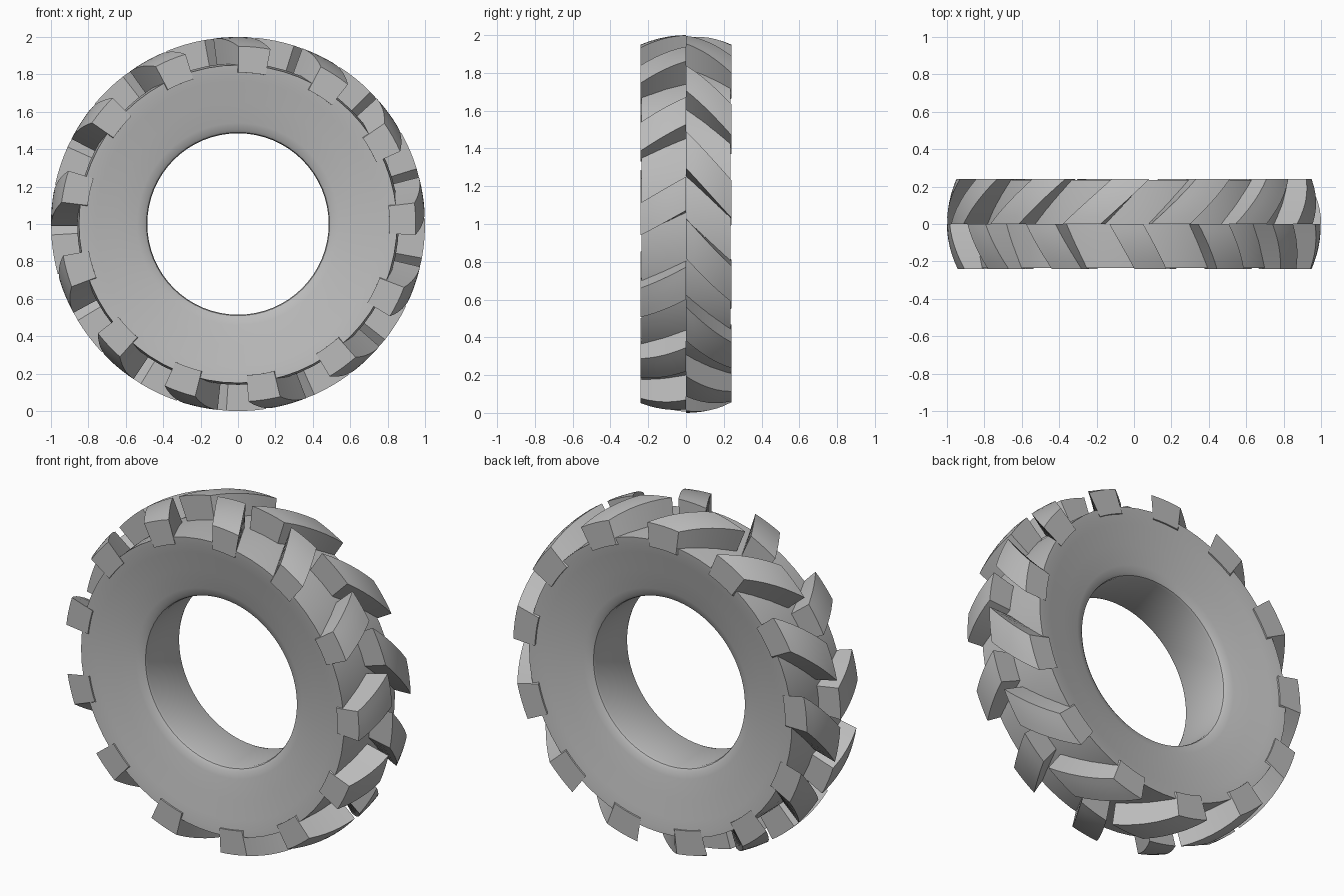
import bpy, bmesh
from math import sin, cos, pi, radians

if "Cube" in bpy.data.objects:
    bpy.data.objects.remove(bpy.data.objects["Cube"], do_unlink=True)

rubber = bpy.data.materials.new("grey rubber")
rubber.use_nodes = True
GREY = (0.5, 0.5, 0.5, 1)
rubber.diffuse_color = GREY
rubber.node_tree.nodes["Principled BSDF"].inputs["Base Color"].default_value = GREY

HALF_WIDTH = 0.24
LUGS = 13
PITCH = 360 / LUGS


def polar(radius, angle, y):
    """Point around the wheel axis, angle in degrees from +x towards +z."""
    a = radians(angle)
    return (radius * cos(a), y, 1 + radius * sin(a))


def finish(bm, name, angle):
    bmesh.ops.recalc_face_normals(bm, faces=bm.faces)
    mesh = bpy.data.meshes.new(name)
    bm.to_mesh(mesh)
    bm.free()
    mesh.materials.append(rubber)
    obj = bpy.data.objects.new(name, mesh)
    bpy.context.collection.objects.link(obj)
    bpy.ops.object.select_all(action="DESELECT")
    obj.select_set(True)
    bpy.context.view_layer.objects.active = obj
    bpy.ops.object.shade_smooth_by_angle(angle=radians(angle))
    return obj


# Tyre carcass: closed profile (radius, half width) spun around the axle
half = [(0.485, 0.14), (0.49, 0.155), (0.505, 0.166), (0.54, 0.176),
        (0.65, 0.198), (0.76, 0.221), (0.82, 0.233), (0.85, 0.236), (0.86, 0.1)]
profile = half + [(r, -y) for r, y in reversed(half)]
SEGMENTS = 64
bm = bmesh.new()
rings = [[bm.verts.new(polar(r, 360 * s / SEGMENTS, y)) for r, y in profile]
         for s in range(SEGMENTS)]
for s, ring in enumerate(rings):
    following = rings[(s + 1) % SEGMENTS]
    for k in range(len(profile)):
        n = (k + 1) % len(profile)
        bm.faces.new((ring[k], ring[n], following[n], following[k]))
finish(bm, "tyre_carcass", 35)


def add_lug(bm, start, width, sweep, side):
    """Slanted tread block from the centre line to one shoulder."""
    rows, cols = 6, 4
    sections = []
    for i in range(rows + 1):
        t = i / rows
        top = 1 - 0.05 * t * t
        base = 0.81
        angles = [start - sweep * t + width * j / cols for j in range(cols + 1)]
        y = side * HALF_WIDTH * t
        loop = [polar(top, a, y) for a in angles]
        loop += [polar(base, a, y) for a in reversed(angles)]
        sections.append([bm.verts.new(p) for p in loop])
    for a, b in zip(sections, sections[1:]):
        for k in range(len(a)):
            n = (k + 1) % len(a)
            bm.faces.new((a[k], a[n], b[n], b[k]))
    bm.faces.new(sections[0])
    bm.faces.new(sections[-1])


# Staggered rows of tread lugs: first angle, width, sweep and side
for name, start, width, sweep, side in (
        ("front_tread_lugs", 4.1, 10.4, 7.7, -1),
        ("back_tread_lugs", 17.2, 12.2, 15.2, 1)):
    bm = bmesh.new()
    for n in range(LUGS):
        add_lug(bm, start + n * PITCH, width, sweep, side)
    finish(bm, name, 30)
